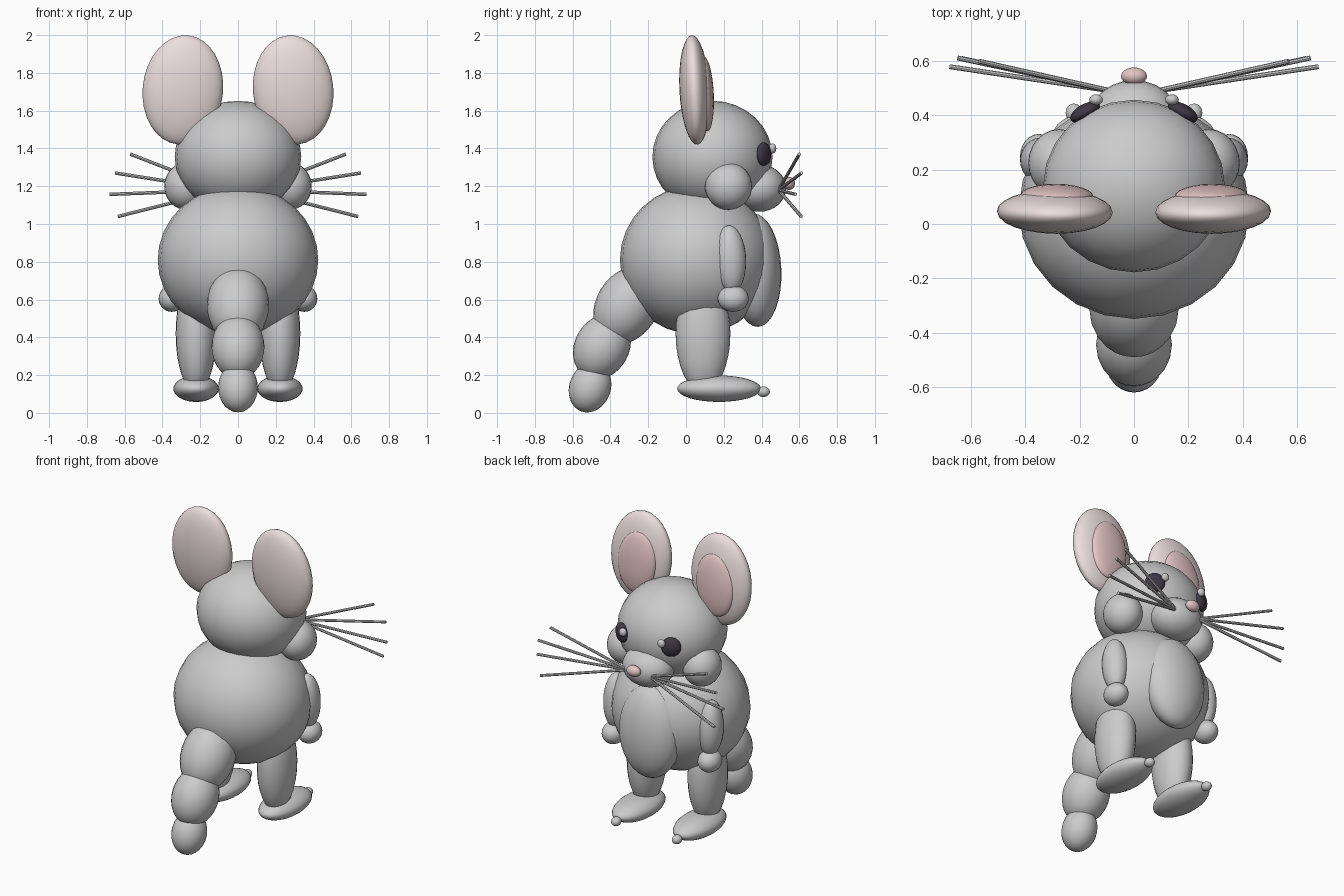
import bpy
from mathutils import Vector


def material(name, rgb):
    m = bpy.data.materials.new(name)
    m.diffuse_color = (*rgb, 1)
    return m


pale_pink = material("pale_pink", (0.84, 0.73, 0.73))
pink = material("pink", (0.78, 0.56, 0.57))
dark = material("dark", (0.05, 0.04, 0.06))


def finish(name, mat):
    ob = bpy.context.object
    ob.name = name
    bpy.ops.object.shade_smooth_by_angle()
    if mat:
        ob.data.materials.append(mat)
    return ob


def ball(name, loc, radii, rot=(0, 0, 0), mat=None):
    bpy.ops.mesh.primitive_uv_sphere_add(segments=24, ring_count=16, location=loc, rotation=rot)
    bpy.context.object.scale = radii
    return finish(name, mat)


def pair(name, loc, radii, rot=(0, 0, 0), mat=None):
    for s, side in ((1, "right"), (-1, "left")):
        ball(f"{side}_{name}", (s * loc[0], loc[1], loc[2]), radii,
             (rot[0], s * rot[1], s * rot[2]), mat)


def rod(name, a, b, r):
    a, b = Vector(a), Vector(b)
    d = b - a
    bpy.ops.mesh.primitive_cylinder_add(vertices=8, radius=r, depth=d.length, location=(a + b) / 2,
                                        rotation=d.to_track_quat('Z', 'Y').to_euler())
    finish(name, None)


# Torso and head
ball("body", (0, 0.055, 0.81), (0.425, 0.405, 0.395))
ball("belly", (0, 0.37, 0.755), (0.21, 0.135, 0.30), (0.04, 0, 0))
ball("head", (0, 0.14, 1.355), (0.335, 0.318, 0.297))
ball("muzzle", (0, 0.39, 1.19), (0.165, 0.14, 0.125))
ball("nose", (0, 0.545, 1.215), (0.048, 0.032, 0.035), mat=pink)
pair("cheek", (0.275, 0.225, 1.20), (0.115, 0.125, 0.125))

# Eyes and glints
pair("eye", (0.18, 0.412, 1.37), (0.06, 0.03, 0.062), (0, 0, -0.5), dark)
pair("eye_glint", (0.14, 0.458, 1.40), (0.025, 0.02, 0.026))

# Ears
pair("ear", (0.292, 0.045, 1.71), (0.213, 0.08, 0.29), (0.05, -0.1, 0), pale_pink)
pair("inner_ear", (0.285, 0.102, 1.69), (0.135, 0.045, 0.20), (0.05, -0.1, 0), pink)

# Whiskers
tips = [(0.57, 0.60, 1.37), (0.65, 0.612, 1.27), (0.68, 0.58, 1.157), (0.635, 0.61, 1.04)]
for s, side in ((1, "right"), (-1, "left")):
    for i, (x, y, z) in enumerate(tips):
        rod(f"{side}_whisker_{i + 1}", (s * 0.08, 0.49, 1.18), (s * x, y, z), 0.009)

# Arms and hands
pair("arm", (0.345, 0.235, 0.815), (0.075, 0.083, 0.178), (0.05, 0, 0))
pair("hand", (0.35, 0.25, 0.605), (0.07, 0.082, 0.07))

# Legs, feet and toes
pair("leg", (0.222, 0.09, 0.42), (0.108, 0.145, 0.31))
pair("foot", (0.222, 0.175, 0.128), (0.12, 0.222, 0.07))
pair("toe", (0.222, 0.41, 0.112), (0.03, 0.034, 0.028))

# Tail, three overlapping lumps
ball("tail_base", (0, -0.31, 0.57), (0.165, 0.165, 0.22), (-0.55, 0, 0))
ball("tail_middle", (0, -0.445, 0.35), (0.14, 0.145, 0.18), (-0.5, 0, 0))
ball("tail_tip", (0, -0.508, 0.135), (0.105, 0.11, 0.135), (-0.35, 0, 0))
